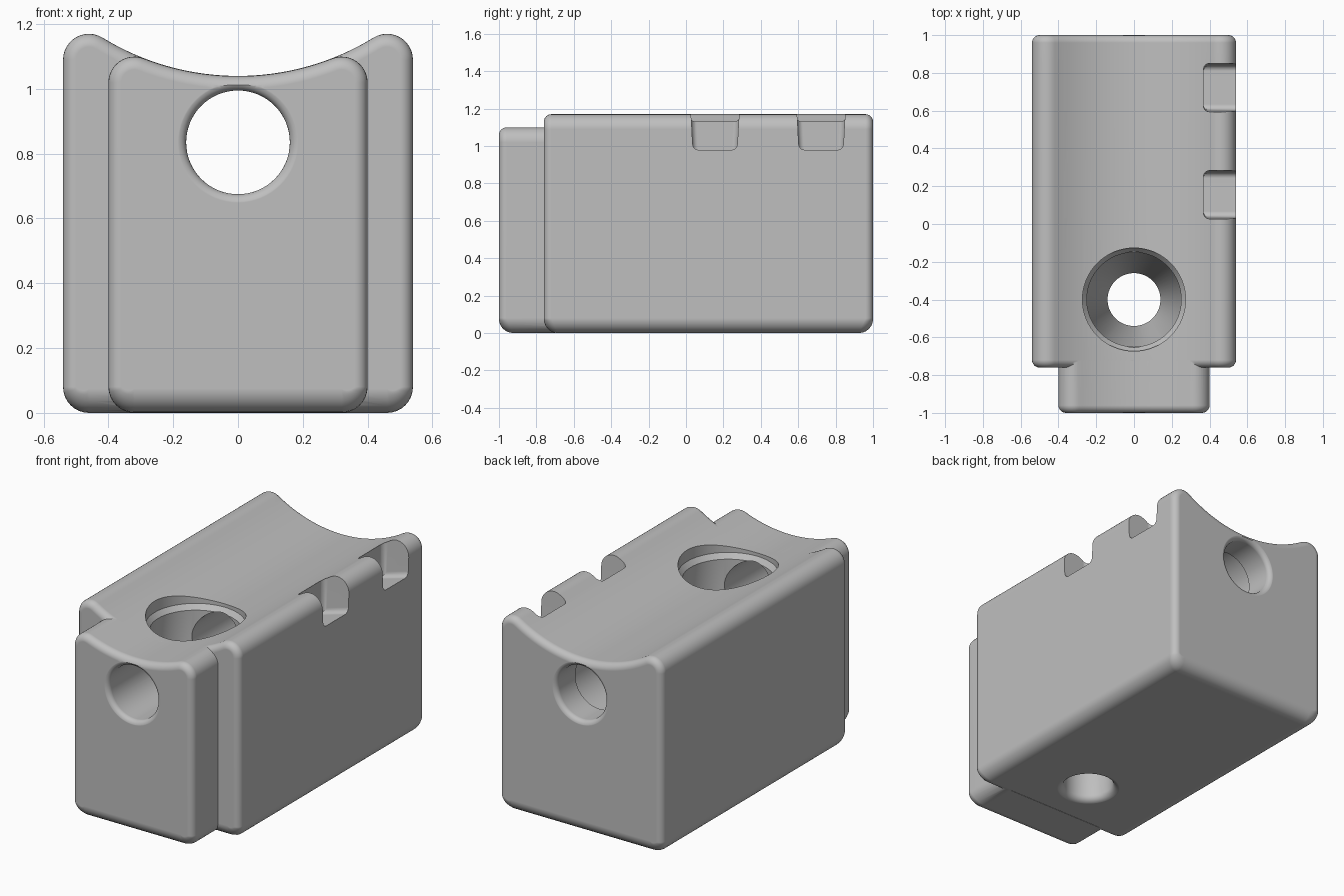
import bpy, bmesh, math
from math import sin, cos, pi

cube = bpy.data.objects.get("Cube")
if cube:
    bpy.data.objects.remove(cube, do_unlink=True)

grey = bpy.data.materials.new("plain grey")
grey.use_nodes = True
grey.diffuse_color = (0.52, 0.52, 0.52, 1)
grey.node_tree.nodes["Principled BSDF"].inputs["Base Color"].default_value = (0.52, 0.52, 0.52, 1)


def loft(name, rings):
    """Skin a list of equal-length rings and cap both ends."""
    bm = bmesh.new()
    loops = [[bm.verts.new(p) for p in ring] for ring in rings]
    n = len(loops[0])
    for a, b in zip(loops, loops[1:]):
        for i in range(n):
            j = (i + 1) % n
            bm.faces.new((a[i], a[j], b[j], b[i]))
    bm.faces.new(loops[0])
    bm.faces.new(loops[-1])
    bmesh.ops.recalc_face_normals(bm, faces=bm.faces)
    mesh = bpy.data.meshes.new(name)
    bm.to_mesh(mesh)
    bm.free()
    mesh.materials.append(grey)
    obj = bpy.data.objects.new(name, mesh)
    bpy.context.collection.objects.link(obj)
    return obj


def saddle_outline(half, top, floor, base, r=0.08):
    """Right-to-left outline with rounded corners and a concave top: (x, z, nx, nz)."""
    hx, hz = half - r, top - r
    d = floor - hz
    big = (hx * hx + d * d - r * r) / (2 * (r - d))
    centre = floor + big
    pts = []

    def arc(cx, cz, rad, a0, a1, steps, sign=1, skip=0):
        for k in range(skip, steps + 1 - skip):
            a = a0 + (a1 - a0) * k / steps
            pts.append((cx + rad * cos(a), cz + rad * sin(a), sign * cos(a), sign * sin(a)))

    turn = math.atan2(centre - hz, -hx)
    arc(hx, base + r, r, -pi / 2, 0, 8)
    arc(hx, hz, r, 0, turn, 12)
    arc(0, centre, big, turn - pi, -turn, 32, -1, 1)
    arc(-hx, hz, r, pi - turn, pi, 12)
    arc(-hx, base + r, r, pi, 1.5 * pi, 8)
    return pts


def rounded_block(name, outline, front, back, round_back=True):
    """Extrude an outline along y, rounding the end rims (more at the bottom)."""
    def rim(end, inward, t):
        ring = []
        for x, z, nx, nz in outline:
            depth = 0.04 + 0.035 * max(0, -nz)
            inset = depth * (1 - sin(t))
            ring.append((x - nx * inset, end + inward * depth * (1 - cos(t)), z - nz * inset))
        return ring
    angles = [pi / 2 * k / 6 for k in range(7)]
    rings = [rim(front, 1, t) for t in angles]
    if round_back:
        rings += [rim(back, -1, t) for t in reversed(angles)]
    else:
        rings.append([(x, back, z) for x, z, _, _ in outline])
    return loft(name, rings)


def lip(radius, size, end, outward):
    """Flared rounded mouth of a hole, from outside to inside."""
    pts = [(radius + size, end + outward * 0.05)]
    for k in range(7):
        t = pi / 2 * k / 6
        pts.append((radius + size * (1 - sin(t)), end + outward * (0.0005 - size * (1 - cos(t)))))
    return pts


def lathe(name, profile, place, steps=64):
    return loft(name, [[place(r * cos(2 * pi * k / steps), r * sin(2 * pi * k / steps), h)
                        for k in range(steps)] for r, h in profile])


def notch_cutter(side, y):
    """Tapered pocket cutting in from one side of a rail."""
    bm = bmesh.new()
    bmesh.ops.create_cube(bm, size=1)
    for v in bm.verts:
        inner, low = v.co.x < 0, v.co.z < 0
        half = 0.118 if low else 0.135
        z = (0.93 if inner else 0.985) if low else 1.3
        v.co = (side * (0.368 if inner else 0.56), y + math.copysign(half, v.co.y), z)
    soft = [e for e in bm.edges
            if all(abs(v.co.x) < 0.4 for v in e.verts) and any(v.co.z > 1.2 for v in e.verts)
            and any(v.co.z < 1.2 for v in e.verts)
            or all(v.co.z < 1.2 for v in e.verts) and abs(e.verts[0].co.y - e.verts[1].co.y) < 0.01]
    bmesh.ops.bevel(bm, geom=soft, offset=0.03, segments=5, profile=0.5, affect='EDGES')
    bmesh.ops.recalc_face_normals(bm, faces=bm.faces)
    mesh = bpy.data.meshes.new("notch_cutter")
    bm.to_mesh(mesh)
    bm.free()
    mesh.materials.append(grey)
    obj = bpy.data.objects.new("notch_cutter", mesh)
    bpy.context.collection.objects.link(obj)
    return obj


# main block and the narrower tongue in front of it
block = rounded_block("saddle_block", saddle_outline(0.54, 1.17, 1.04, 0), -0.76, 1.0)
tongue = rounded_block("front_tongue", saddle_outline(0.40, 1.0995, 1.0395, 0.0005), -1.0, -0.70, False)

# lengthwise bore with rounded mouths and a wider chamber near the back
bore = lathe("bore_cutter",
             lip(0.16, 0.03, -1, -1) + [(0.16, 0.25), (0.20, 0.25), (0.20, 0.82), (0.16, 0.82)]
             + lip(0.16, 0.03, 1, 1)[::-1],
             lambda a, b, h: (a, h, 0.835 + b))

# vertical stepped hole that funnels down to a smaller one
well = lathe("well_cutter",
             [(0.273, 1.3), (0.273, 1.02), (0.25, 0.99), (0.25, 0.62), (0.14, 0.3)]
             + lip(0.14, 0.04, 0, -1)[::-1],
             lambda a, b, h: (a, b - 0.4, h))

cutters = [bore, well] + [notch_cutter(s, y) for s in (-1, 1) for y in (0.155, 0.722)]

# join and cut
for tool in [tongue] + cutters:
    mod = block.modifiers.new(tool.name, 'BOOLEAN')
    mod.operation = 'UNION' if tool is tongue else 'DIFFERENCE'
    mod.solver = 'EXACT'
    mod.object = tool
    tool.hide_render = True

bpy.context.view_layer.update()
graph = bpy.context.evaluated_depsgraph_get()
result = bpy.data.meshes.new_from_object(block.evaluated_get(graph))
block.modifiers.clear()
block.data = result
result.materials.clear()
result.materials.append(grey)
for poly in result.polygons:
    poly.material_index = 0
for tool in [tongue] + cutters:
    bpy.data.objects.remove(tool, do_unlink=True)

# smooth the rounded surfaces, keep the cut edges crisp
bpy.ops.object.select_all(action='DESELECT')
block.select_set(True)
bpy.context.view_layer.objects.active = block
bpy.ops.object.shade_smooth_by_angle(angle=math.radians(32))
weighted = block.modifiers.new("even_shading", 'WEIGHTED_NORMAL')
weighted.keep_sharp = True
